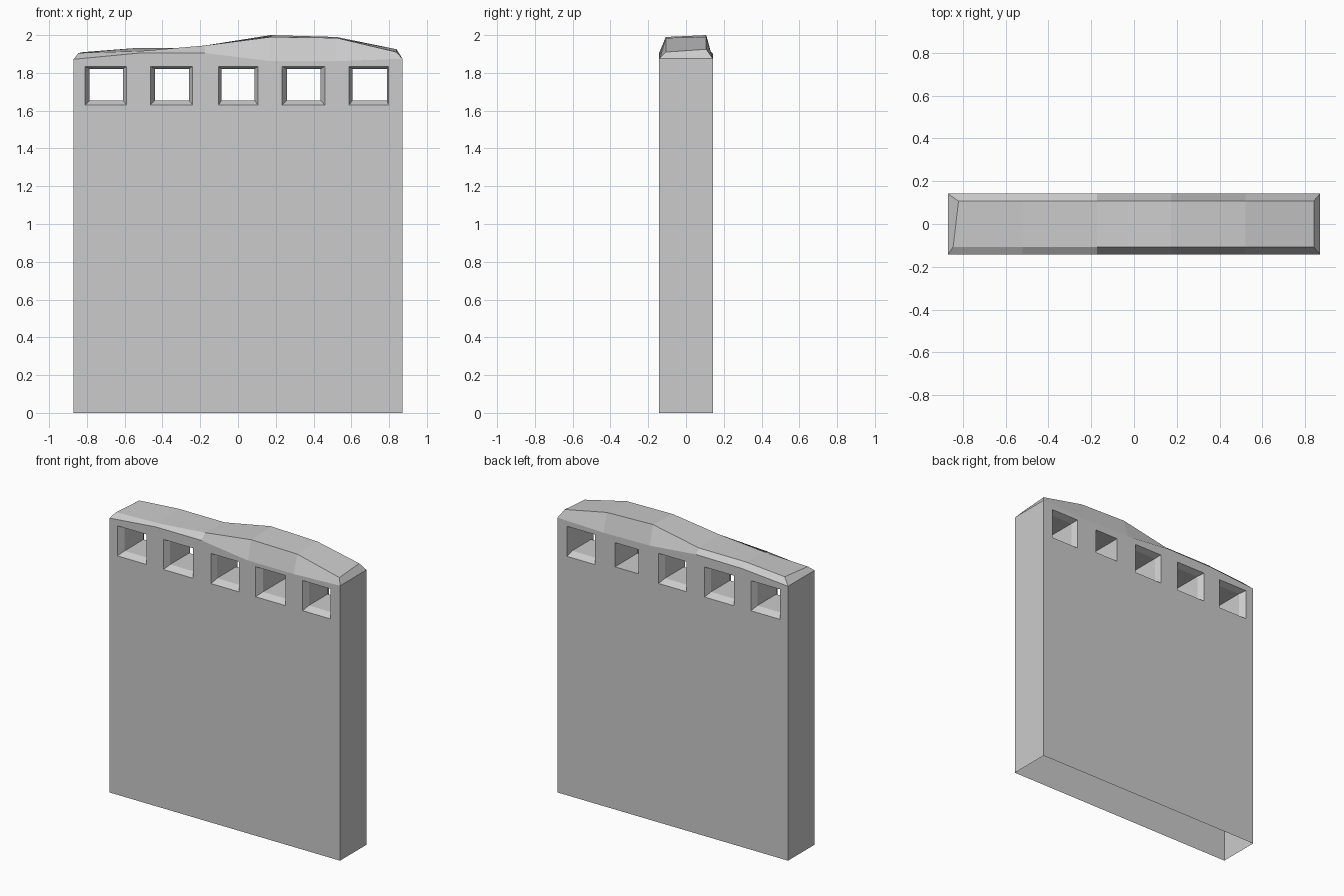
import bpy, bmesh

if "Cube" in bpy.data.objects:
    bpy.data.objects.remove(bpy.data.objects["Cube"])

HX, HY, IY = 0.87, 0.1425, 0.107   # half width, half depth, half depth of the worn top

# Worn top: six stations across the width, four lines from front to back
XS = [-0.87, -0.522, -0.174, 0.174, 0.522, 0.87]
front_outer = [(x, -HY, z) for x, z in zip(XS, [1.872, 1.905, 1.905, 1.862, 1.862, 1.875])]
front_inner = [(x, -IY, z) for x, z in zip([-0.845] + XS[1:5] + [0.84],
                                           [1.905, 1.915, 1.945, 1.99, 1.985, 1.91])]
back_inner = [(x, IY, z) for x, z in zip([-0.82] + XS[1:5] + [0.84],
                                         [1.91, 1.933, 1.933, 2.0, 1.99, 1.925])]
back_outer = [(x, HY, z) for x, z in zip(XS, [1.872, 1.9, 1.903, 1.87, 1.865, 1.875])]


def finish(bm, name):
    bmesh.ops.recalc_face_normals(bm, faces=bm.faces[:])
    mesh = bpy.data.meshes.new(name)
    bm.to_mesh(mesh)
    bm.free()
    obj = bpy.data.objects.new(name, mesh)
    bpy.context.collection.objects.link(obj)
    return obj


# Slab with chiselled top
bm = bmesh.new()
rows = [[bm.verts.new(p) for p in line]
        for line in (front_outer, front_inner, back_inner, back_outer)]
for a, b in zip(rows, rows[1:]):
    for i in range(5):
        bm.faces.new((a[i], a[i + 1], b[i + 1], b[i]))
fl, fr, br, bl = [bm.verts.new((x, y, 0)) for x, y in
                  ((-HX, -HY), (HX, -HY), (HX, HY), (-HX, HY))]
fo, fi, bi, bo = rows
bm.faces.new([fl, fr] + fo[::-1])
bm.faces.new([br, bl] + bo)
for i, f, b in ((0, fl, bl), (5, fr, br)):
    bm.faces.new((f, b, bo[i], fo[i]))
    bm.faces.new((fo[i], fi[i], bi[i], bo[i]))
bm.faces.new((fl, bl, br, fr))
wall = finish(bm, "wall_slab")

# Window cutters: outer x range, inner x range, bevelled at the back or not
windows = [((-0.81, -0.59), (-0.785, -0.61), True),
           ((-0.463, -0.24), (-0.44, -0.26), True),
           ((-0.103, 0.106), (-0.087, 0.087), True),
           ((0.233, 0.46), (0.26, 0.437), False),
           ((0.588, 0.797), (0.606, 0.788), True)]
OUT_Z, IN_Z = (1.63, 1.835), (1.655, 1.82)
bm = bmesh.new()
for outer, inner, back_bevel in windows:
    big, small = (outer, OUT_Z), (inner, IN_Z)
    back = big if back_bevel else small
    rings = []
    for y, (xr, zr) in ((-0.2, big), (-HY, big), (-0.102, small),
                        (0.102, small), (HY, back), (0.2, back)):
        rings.append([bm.verts.new((x, y, z)) for x, z in
                      ((xr[0], zr[0]), (xr[1], zr[0]), (xr[1], zr[1]), (xr[0], zr[1]))])
    for a, b in zip(rings, rings[1:]):
        for i in range(4):
            j = (i + 1) % 4
            bm.faces.new((a[i], a[j], b[j], b[i]))
    bm.faces.new(rings[0])
    bm.faces.new(rings[-1])
cutter = finish(bm, "window_cutter")
cutter.hide_render = True

# Cut the windows
mod = wall.modifiers.new("windows", 'BOOLEAN')
mod.operation = 'DIFFERENCE'
mod.solver = 'EXACT'
mod.object = cutter
bpy.context.view_layer.objects.active = wall
bpy.ops.object.modifier_apply(modifier=mod.name)
bpy.data.objects.remove(cutter, do_unlink=True)

# Open underside
bm = bmesh.new()
bm.from_mesh(wall.data)
under = [f for f in bm.faces if all(v.co.z < 0.001 for v in f.verts)]
bmesh.ops.delete(bm, geom=under, context='FACES_ONLY')
bm.to_mesh(wall.data)
bm.free()
